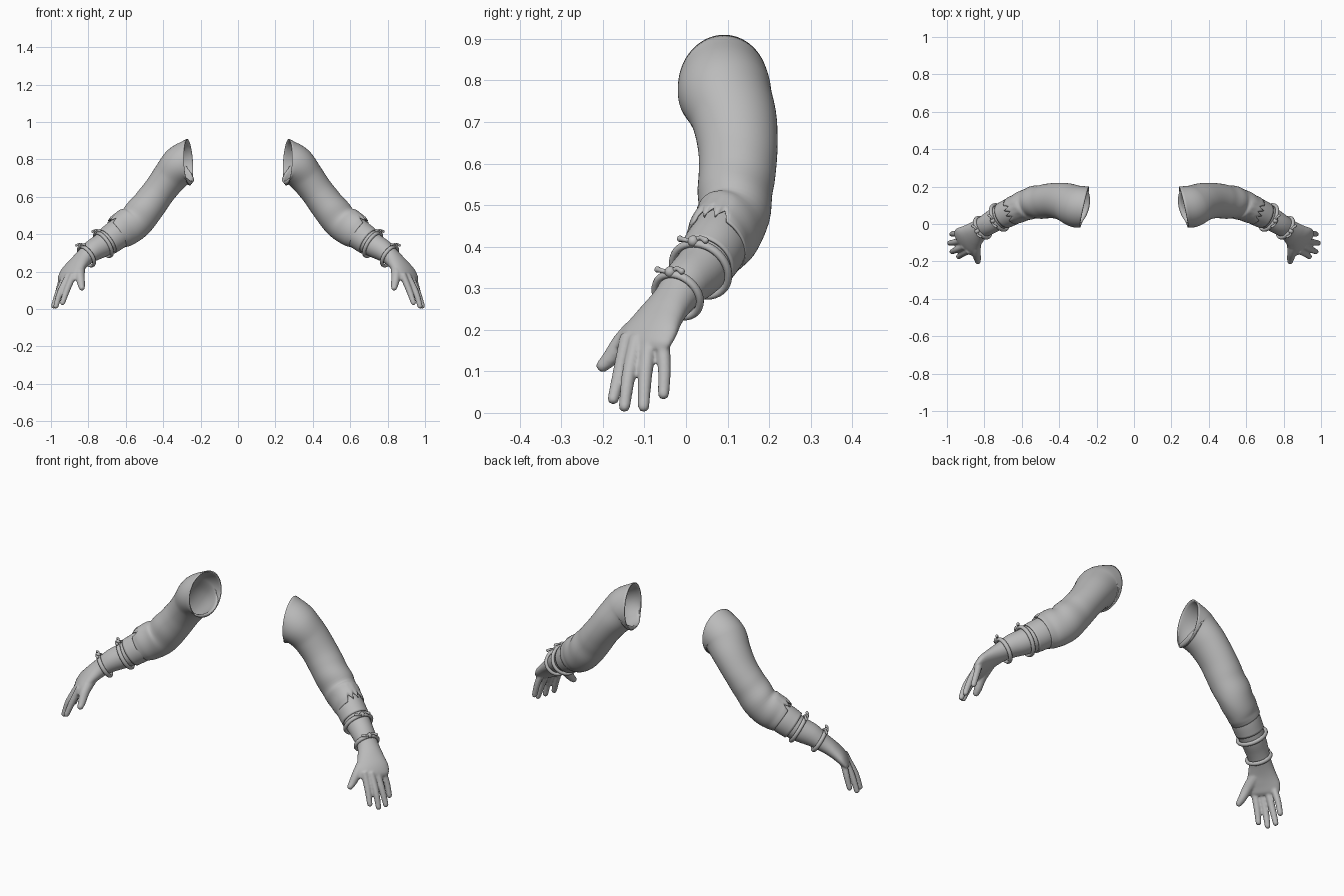
import bpy, bmesh, math
from mathutils import Vector, Matrix

cube = bpy.data.objects.get("Cube")
if cube:
    bpy.data.objects.remove(cube, do_unlink=True)

grey = bpy.data.materials.new("plain grey")
grey.use_nodes = True
grey.diffuse_color = (0.5, 0.5, 0.5, 1)
grey.node_tree.nodes["Principled BSDF"].inputs["Base Color"].default_value = (0.5, 0.5, 0.5, 1)

UP = Vector((0, 0, 1))


def spline(stations, steps):
    """Smoothly interpolate rows of x, y, z, height radius, width radius."""
    p = [Vector(s) for s in stations]
    p = [p[0] * 2 - p[1]] + p + [p[-1] * 2 - p[-2]]
    out = []
    for k in range(1, len(p) - 2):
        a, b, c, d = p[k - 1:k + 3]
        for i in range(steps):
            t = i / steps
            out.append((b * 2 + (c - a) * t + (a * 2 - b * 5 + c * 4 - d) * t ** 2
                        + (b * 3 - a - c * 3 + d) * t ** 3) / 2)
    return out + [p[-2]]


def frame(n):
    n = n.normalized()
    u = (UP - n * n.dot(UP)).normalized()
    return n, u, n.cross(u)


def loft(bm, stations, steps=6, sides=24, start=None, cap=True, shape=None):
    """Skin oval rings along a path; shape(t, angle) gives (radius factor, slide)."""
    pts = spline(stations, steps)
    rings = []
    for i, p in enumerate(pts):
        n = Vector(pts[min(i + 1, len(pts) - 1)][:3]) - Vector(pts[max(i - 1, 0)][:3])
        n.normalize()
        if start:
            n = Vector(start).normalized().lerp(n, min(1, i / steps))
        n, u, v = frame(n)
        ring = []
        for j in range(sides):
            ang = math.tau * j / sides
            grow, slide = shape(i / (len(pts) - 1), ang) if shape else (1, 0)
            off = u * math.cos(ang) * p[3] + v * math.sin(ang) * p[4]
            ring.append(bm.verts.new(Vector(p[:3]) + off * grow + n * slide))
        rings.append(ring)
    for r, s in zip(rings, rings[1:]):
        for j in range(sides):
            k = (j + 1) % sides
            bm.faces.new((r[j], r[k], s[k], s[j]))
    if cap:
        bm.faces.new(rings[0][::-1])
        bm.faces.new(rings[-1])


def finish(name, bm, wall=0, blend=False):
    """Turn the bmesh into a mirrored, smooth object."""
    mesh = bpy.data.meshes.new(name)
    bm.to_mesh(mesh)
    bm.free()
    mesh.shade_smooth()
    mesh.materials.append(grey)
    ob = bpy.data.objects.new(name, mesh)
    bpy.context.collection.objects.link(ob)
    if wall:
        m = ob.modifiers.new("wall", 'SOLIDIFY')
        m.thickness, m.offset = wall, -1
    if blend:
        m = ob.modifiers.new("blend", 'REMESH')
        m.mode, m.voxel_size, m.use_smooth_shade = 'VOXEL', 0.005, True
        m = ob.modifiers.new("soften", 'SMOOTH')
        m.factor, m.iterations = 0.5, 4
    ob.modifiers.new("mirror", 'MIRROR')
    return ob


# Sleeve: open shell with elbow folds and a jagged slit at the lower edge
def sleeve_shape(t, ang):
    a = ang if ang < math.pi else ang - math.tau
    folds = max(0, 1 - abs(t - 0.72) / 0.25)
    grow = 1 + 0.035 * folds * math.sin(t * 42 + 1.5 * math.sin(a)) * math.cos(a / 2)
    tooth = abs((a / 0.4) % 1 - 0.5) * 2 if abs(a) < 0.6 else 0
    return grow, -0.035 * tooth * max(0, (t - 0.75) / 0.25)


bm = bmesh.new()
loft(bm, [(.265, .09, .785, .125, .112), (.31, .095, .765, .107, .112),
          (.363, .116, .707, .094, .103), (.423, .125, .628, .088, .095),
          (.483, .12, .548, .092, .091), (.55, .112, .468, .096, .085),
          (.615, .085, .425, .097, .078), (.648, .072, .402, .086, .075)],
     sides=64, start=(1, .22, -.06), cap=False, shape=sleeve_shape)
finish("sleeve", bm, wall=0.006)

# Cuff band below the sleeve
bm = bmesh.new()
loft(bm, [(.60, .092, .435, .076, .07), (.65, .069, .396, .079, .074),
          (.697, .046, .361, .076, .072)], sides=40, cap=False)
finish("cuff", bm, wall=0.006)

# Forearm, palm, fingers and thumb fused into one skin
bm = bmesh.new()
loft(bm, [(.58, .1, .45, .06, .058), (.66, .065, .388, .069, .067),
          (.72, .035, .345, .065, .064), (.775, .002, .313, .058, .059),
          (.822, -.027, .275, .046, .055), (.862, -.06, .235, .038, .068),
          (.892, -.086, .197, .032, .083), (.912, -.102, .165, .024, .08),
          (.92, -.108, .15, .014, .068)], sides=32)
digits = {
    "index": [(.88, -.14, .185, .019), (.915, -.159, .10, .017), (.938, -.175, .034, .014)],
    "middle": [(.905, -.118, .18, .019), (.95, -.138, .09, .017), (.973, -.148, .016, .014)],
    "ring": [(.92, -.088, .18, .019), (.96, -.098, .09, .017), (.986, -.102, .016, .014)],
    "little": [(.93, -.058, .19, .018), (.957, -.052, .11, .016), (.974, -.054, .046, .014)],
    "thumb": [(.85, -.08, .23, .034), (.845, -.145, .178, .026), (.838, -.182, .132, .02),
              (.835, -.2, .114, .016)],
}
for path in digits.values():
    loft(bm, [(*p, p[3]) for p in path], sides=14)
    tip = path[-1]
    bmesh.ops.create_uvsphere(bm, u_segments=14, v_segments=10, radius=tip[3],
                              matrix=Matrix.Translation(tip[:3]))
finish("forearm_and_hand", bm, blend=True)


# Cord bracelets, each with a knot and two loose ends on the outer side
def bracelet(name, centre, axis, radius, cord):
    n, u, v = frame(Vector(axis))
    c = Vector(centre)
    bm = bmesh.new()
    sides, around = 40, 10
    grid = []
    for i in range(sides):
        t = math.tau * i / sides
        out = u * math.cos(t) + v * math.sin(t)
        grid.append([bm.verts.new(c + out * (radius + cord * math.cos(math.tau * j / around))
                                  + n * cord * 1.2 * math.sin(math.tau * j / around))
                     for j in range(around)])
    for i in range(sides):
        a, b = grid[i], grid[(i + 1) % sides]
        for j in range(around):
            k = (j + 1) % around
            bm.faces.new((a[j], b[j], b[k], a[k]))
    knot = c + u * (radius + cord * 0.7)
    bmesh.ops.create_uvsphere(bm, u_segments=16, v_segments=10, radius=cord * 1.5,
                              matrix=Matrix.Translation(knot))
    for side in (-1, 1):
        route = [(0, 0, 0), (.018, .006, .005), (.036, .004, -.004)]
        pts = [knot + v * side * s + u * h + n * f * side for s, h, f in route]
        # the loose ends run sideways, so they are skinned as thin tubes
        loft(bm, [(*p, cord * w, cord * w) for p, w in zip(pts, (.7, .6, .8))], sides=10)
        bmesh.ops.create_uvsphere(bm, u_segments=10, v_segments=8, radius=cord * .85,
                                  matrix=Matrix.Translation(pts[-1]))
    bmesh.ops.recalc_face_normals(bm, faces=bm.faces)
    finish(name, bm)


bracelet("upper_bracelet", (.72, .035, .345), (.2, -.1, -.13), .073, .009)
bracelet("lower_bracelet", (.81, -.02, .283), (.09, -.055, -.065), .06, .009)
